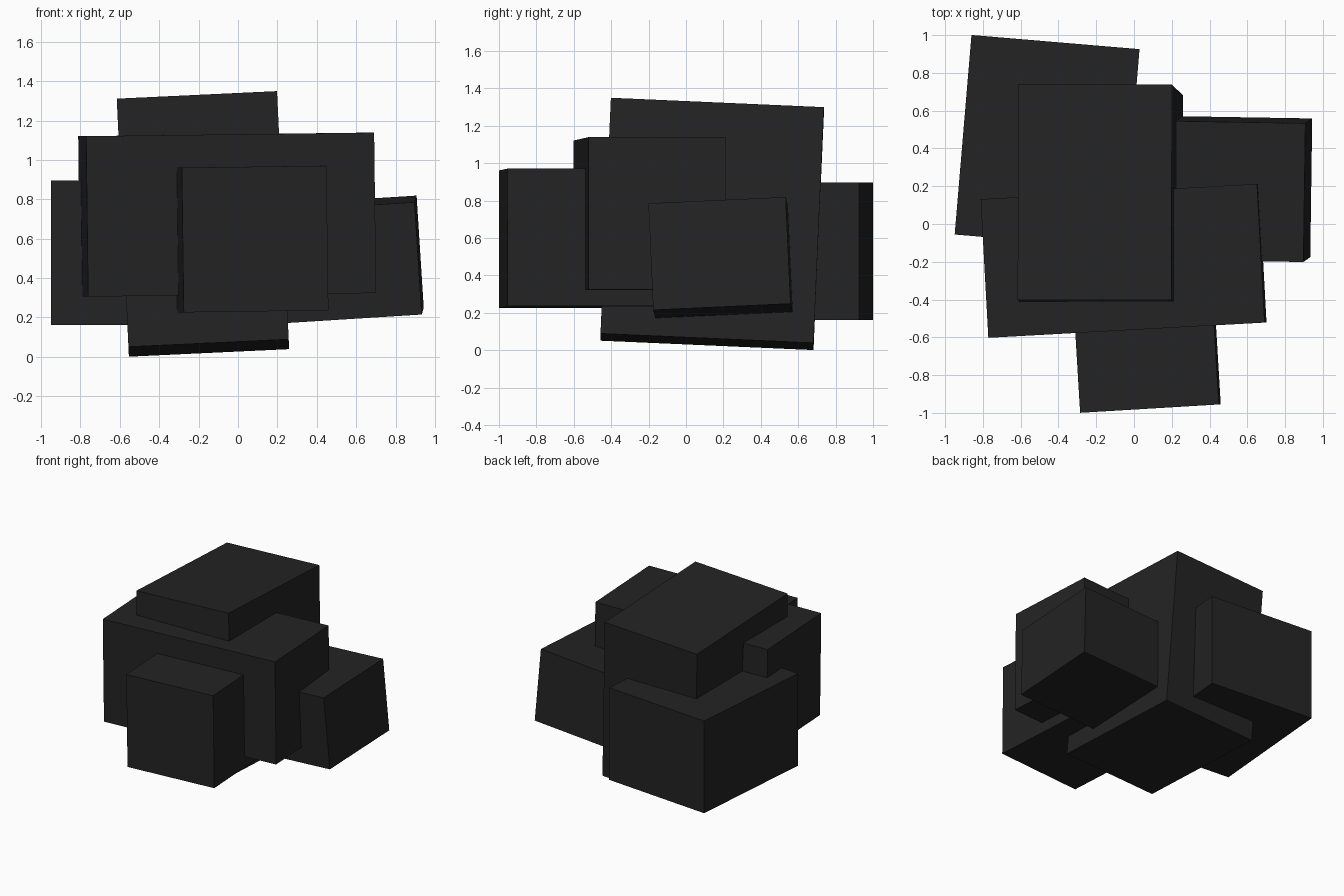
import bpy

cube = bpy.data.objects.get("Cube")
if cube:
    bpy.data.objects.remove(cube, do_unlink=True)

# One flat dark colour for every block
charcoal = bpy.data.materials.new("charcoal")
charcoal.use_nodes = True
colour = (0.017, 0.017, 0.017, 1)
charcoal.diffuse_color = colour
charcoal.node_tree.nodes["Principled BSDF"].inputs["Base Color"].default_value = colour


def block(name, centre, size, tilt):
    """Add a box with its centre, full size and tilt in radians."""
    bpy.ops.mesh.primitive_cube_add(size=1, location=centre, rotation=tilt)
    obj = bpy.context.object
    obj.name = name
    obj.scale = size
    obj.data.materials.append(charcoal)
    return obj


# Tall core, leaning slightly back and to one side
block("core_block", (-0.178, 0.14, 0.675), (0.815, 1.14, 1.263), (-0.044, -0.047, 0))
# Wide block across the front of the core
block("wide_block", (-0.055, -0.195, 0.722), (1.465, 0.735, 0.815), (0, -0.0125, 0.055))
# Small block pushed out of the front
block("front_block", (0.06, -0.528, 0.598), (0.736, 0.9, 0.735), (0, -0.0135, 0.06))
# Large block at the rear corner
block("rear_block", (-0.46, 0.435, 0.528), (0.893, 1.06, 0.735), (0, 0, -0.084))
# Tilted block on the side
block("side_block", (0.496, 0.186, 0.49), (0.85, 0.735, 0.572), (0.046, -0.063, -0.017))
